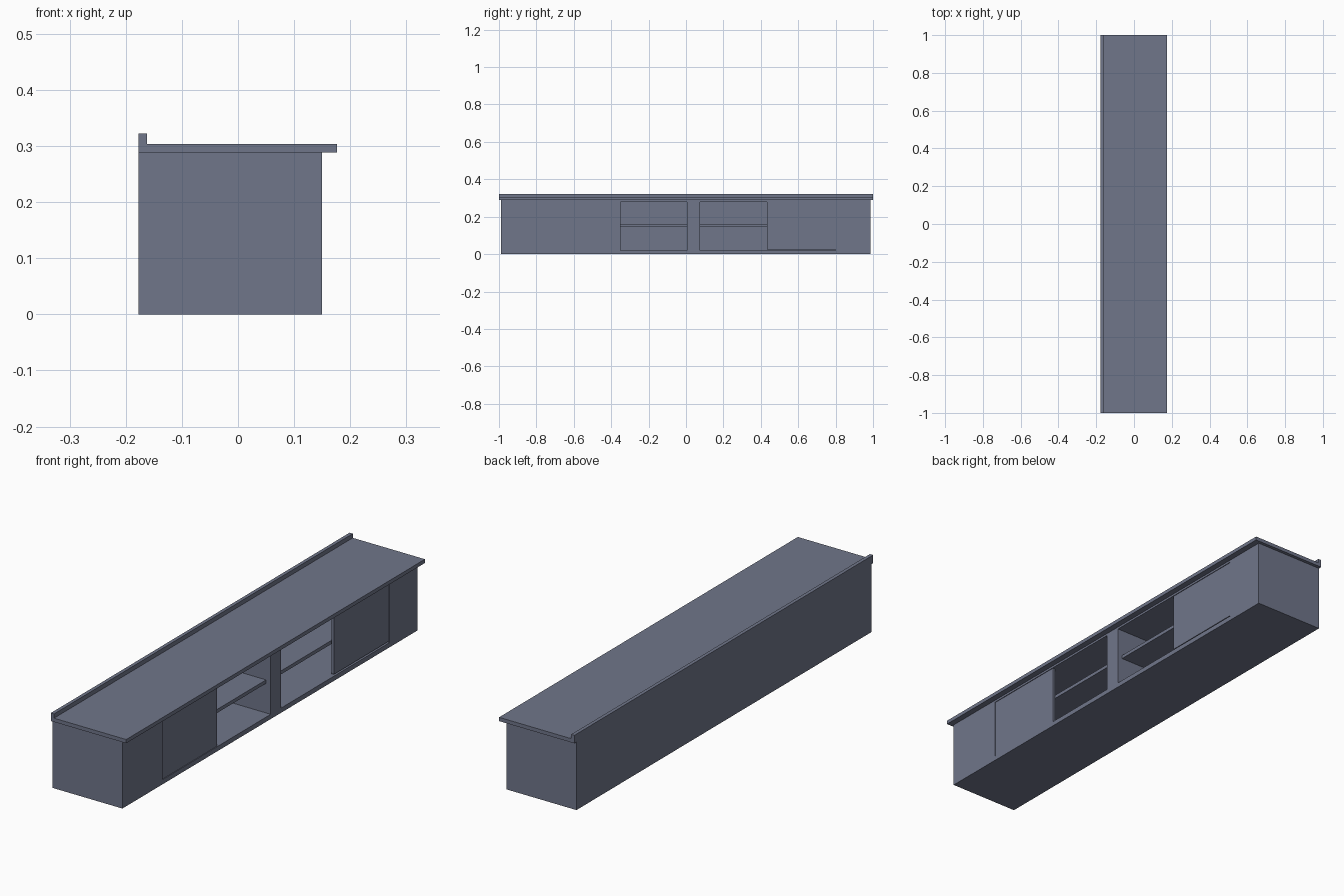
import bpy, bmesh

if "Cube" in bpy.data.objects:
    bpy.data.objects.remove(bpy.data.objects["Cube"])

# single blue-grey finish
paint = bpy.data.materials.new("blue_grey_paint")
paint.diffuse_color = (0.162, 0.181, 0.254, 1)
paint.use_nodes = True
paint.node_tree.nodes["Principled BSDF"].inputs["Base Color"].default_value = paint.diffuse_color


def add_mesh(name, bm):
    bmesh.ops.recalc_face_normals(bm, faces=bm.faces)
    me = bpy.data.meshes.new(name)
    bm.to_mesh(me)
    bm.free()
    me.materials.append(paint)
    ob = bpy.data.objects.new(name, me)
    bpy.context.collection.objects.link(ob)
    return ob


def prism(name, profile, y0, y1):
    """Extrude an x-z outline along y."""
    bm = bmesh.new()
    face = bm.faces.new([bm.verts.new((x, y0, z)) for x, z in profile])
    ext = bmesh.ops.extrude_face_region(bm, geom=[face])["geom"]
    verts = [v for v in ext if isinstance(v, bmesh.types.BMVert)]
    bmesh.ops.translate(bm, verts=verts, vec=(0, y1 - y0, 0))
    return add_mesh(name, bm)


def box(name, x0, x1, y0, y1, z0, z1):
    return prism(name, [(x0, z0), (x1, z0), (x1, z1), (x0, z1)], y0, y1)


BACK, FRONT, TOP = -0.177, 0.150, 0.288

# cabinet body, hollowed by two wide bays either side of the middle post
body = box("cabinet_body", BACK, FRONT, -0.988, 0.986, 0.0, TOP)
bays = {"left": (-0.72, 0.005), "right": (0.075, 0.80)}
for side, (y0, y1) in bays.items():
    cutter = box(side + "_bay_cutter", BACK + 0.015, FRONT + 0.1, y0, y1, 0.02, 0.279)
    cutter.hide_render = True
    mod = body.modifiers.new(side + "_bay", 'BOOLEAN')
    mod.operation = 'DIFFERENCE'
    mod.solver = 'EXACT'
    mod.object = cutter
    bpy.context.view_layer.objects.active = body
    bpy.ops.object.modifier_apply(modifier=mod.name)
    bpy.data.objects.remove(cutter)

    # shelf set back behind the sliding door
    box(side + "_shelf", BACK + 0.015, FRONT - 0.022, y0, y1, 0.145, 0.160)

# sliding doors pushed to the outer half of each bay
box("left_sliding_door", FRONT - 0.014, FRONT - 0.003, -0.72, -0.35, 0.02, 0.279)
box("right_sliding_door", FRONT - 0.014, FRONT - 0.003, 0.432, 0.80, 0.025, 0.279)

# worktop with raised lip along the back
prism("worktop", [(BACK, TOP), (0.176, TOP), (0.176, 0.304),
                  (-0.162, 0.304), (-0.162, 0.322), (BACK, 0.322)], -1.0, 1.0)
